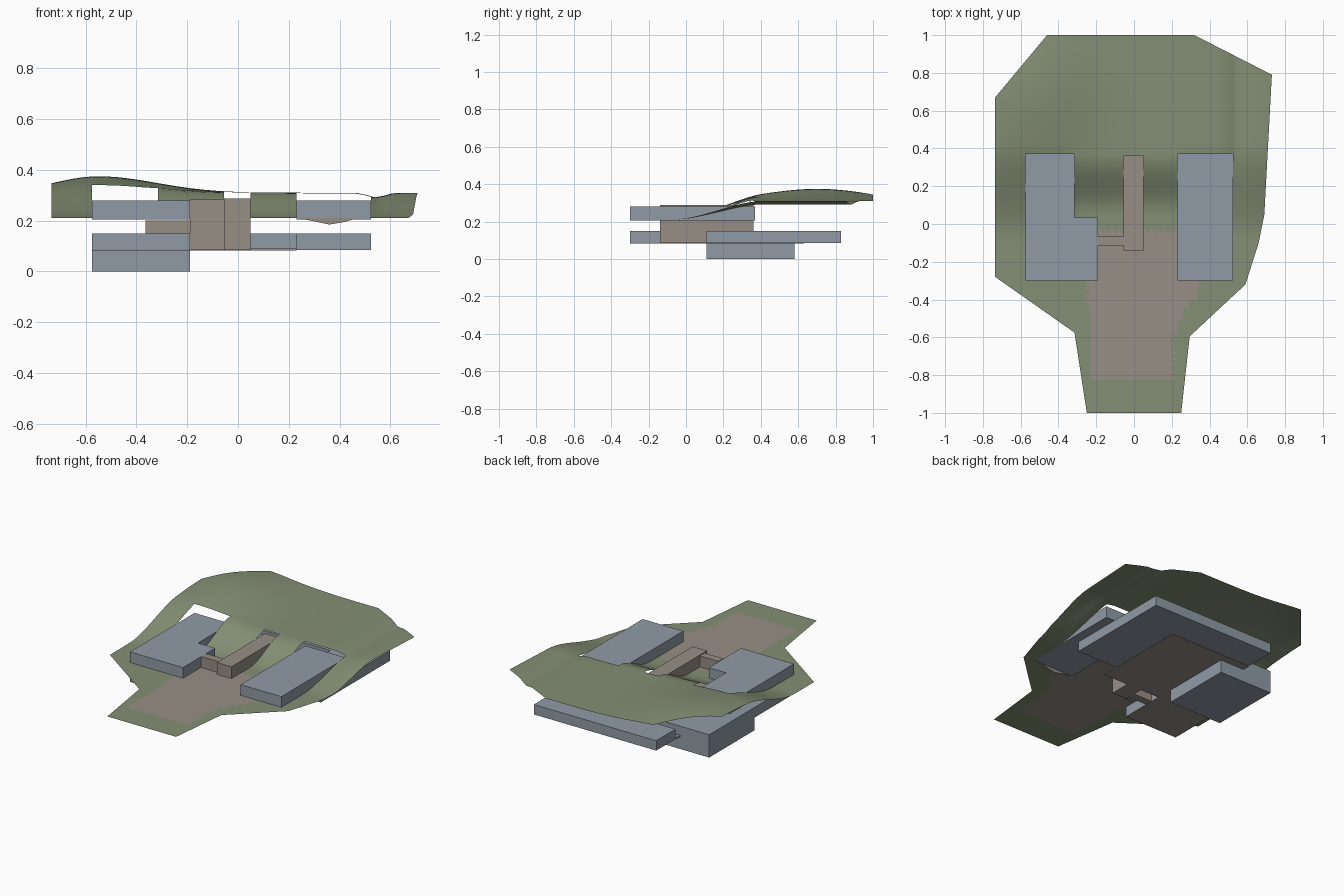
import bpy, bmesh, math
from mathutils import Vector

cube = bpy.data.objects.get("Cube")
if cube:
    bpy.data.objects.remove(cube, do_unlink=True)


def material(name, rgb):
    m = bpy.data.materials.new(name)
    m.use_nodes = True
    m.diffuse_color = (*rgb, 1)
    m.node_tree.nodes["Principled BSDF"].inputs["Base Color"].default_value = (*rgb, 1)
    return m


GRASS = material("grass green", (0.23, 0.275, 0.175))
STONE = material("warm stone", (0.31, 0.272, 0.235))
SLATE = material("blue grey", (0.28, 0.33, 0.38))


def finish(name, bm, *mats):
    mesh = bpy.data.meshes.new(name)
    bm.to_mesh(mesh)
    bm.free()
    for m in mats:
        mesh.materials.append(m)
    ob = bpy.data.objects.new(name, mesh)
    bpy.context.collection.objects.link(ob)
    return ob


def prism(name, outline, z0, z1, mat):
    """Extrude a plan outline between two heights."""
    bm = bmesh.new()
    face = bm.faces.new([bm.verts.new((x, y, z0)) for x, y in outline])
    top = bmesh.ops.extrude_face_region(bm, geom=[face])["geom"]
    bmesh.ops.translate(bm, vec=(0, 0, z1 - z0),
                        verts=[v for v in top if isinstance(v, bmesh.types.BMVert)])
    bmesh.ops.recalc_face_normals(bm, faces=bm.faces)
    return finish(name, bm, mat)


def rect(x0, x1, y0, y1):
    return [(x0, y0), (x1, y0), (x1, y1), (x0, y1)]


# Upper pavilions
left_plan = [(-0.575, -0.3), (-0.19, -0.3), (-0.19, 0.035),
             (-0.315, 0.035), (-0.315, 0.37), (-0.575, 0.37)]
prism("west_pavilion", left_plan, 0.205, 0.28, SLATE)
prism("east_pavilion", rect(0.23, 0.525, -0.3, 0.37), 0.205, 0.28, SLATE)

# Sunken floors and basement
prism("lower_west_wing", rect(-0.575, -0.19, -0.3, 0.11), 0.088, 0.15, SLATE)
prism("lower_east_wing", [(0.23, 0.11), (0.525, 0.11), (0.525, 0.83), (-0.365, 0.83),
                          (-0.365, 0.63), (0.23, 0.63)], 0.085, 0.15, SLATE)
prism("basement", rect(-0.575, -0.19, 0.11, 0.58), 0, 0.15, SLATE)
prism("west_floor", rect(-0.575, -0.19, -0.3, 0.11), 0.083, 0.088, STONE)
prism("court_floor", rect(-0.365, 0.23, 0.0, 0.63), 0.083, 0.09, STONE)

# Stone core, entry passage and link
prism("stone_core", rect(-0.365, 0.05, 0.0, 0.35), 0.085, 0.2, STONE)
prism("passage", rect(-0.055, 0.05, -0.14, 0.36), 0.085, 0.288, STONE)
prism("link_wall", rect(-0.19, -0.055, -0.115, -0.065), 0.085, 0.283, STONE)

# Shallow dip of the paving in front of the east pavilion
bm = bmesh.new()
bm.faces.new([bm.verts.new((x, -0.305, z)) for x, z in
              [(0.24, 0.21), (0.36, 0.185), (0.42, 0.195), (0.47, 0.21)]])
finish("paving_dip", bm, STONE)


# Landscape sheet
def smooth(a, b, t):
    t = min(max((t - a) / (b - a), 0), 1)
    return t * t * (3 - 2 * t)


def bump(t, centre, width):
    return math.exp(-((t - centre) / width) ** 2)


def height(x, y):
    inner = smooth(-0.36, -0.3, x) * (1 - smooth(0.22, 0.28, x))
    ramp = (1 - inner) * smooth(-0.08, 0.42, y) + inner * smooth(0.06, 0.36, y)
    hill = 0.065 * bump(x, -0.55, 0.25 if x < -0.55 else 0.32) * bump(y, 0.7, 0.4)
    valley = 0.018 * bump(x, 0.545, 0.045)
    return 0.21 + ramp * (0.1 - valley) + hill


holes = [(-0.575, -0.19, -0.3, 0.035), (-0.575, -0.315, 0.035, 0.37),
         (0.23, 0.525, -0.3, 0.37), (-0.055, 0.05, -0.14, 0.36),
         (-0.19, -0.055, -0.115, -0.065)]


def paved(x, y):
    right = 0.21 if y < -0.58 else 0.21 + 0.14 * smooth(-0.6, -0.3, y)
    left = -0.22 if y < -0.45 else -0.25
    return -0.82 < y < -0.04 and left < x < right


bm = bmesh.new()
a, b = bm.verts.new((-0.315, -0.575, 0)), bm.verts.new((0.295, -0.595, 0))
body = [(0.59, -0.32), (0.66, -0.1), (0.69, 0.05), (0.73, 0.79),
        (0.32, 1), (-0.46, 1), (-0.735, 0.67), (-0.735, -0.28)]
bm.faces.new([a, b] + [bm.verts.new((x, y, 0)) for x, y in body])
bm.faces.new([bm.verts.new((-0.25, -1, 0)), bm.verts.new((0.25, -1, 0)), b, a])

# Slice into a grid that follows the building edges
step = 0.035
for axis in (0, 1):
    cuts = {round(h[axis * 2 + i], 4) for h in holes for i in (0, 1)}
    cuts |= {c for c in (round(-1 + step * i, 4) for i in range(1, 58))
             if all(abs(c - e) > 0.01 for e in cuts)}
    normal = Vector((1, 0, 0)) if axis == 0 else Vector((0, 1, 0))
    for c in sorted(cuts):
        bmesh.ops.bisect_plane(bm, geom=bm.verts[:] + bm.edges[:] + bm.faces[:],
                               plane_co=normal * c, plane_no=normal, dist=1e-5)


def in_hole(f):
    p = f.calc_center_median()
    return any(x0 < p.x < x1 and y0 < p.y < y1 for x0, x1, y0, y1 in holes)


bmesh.ops.delete(bm, geom=[f for f in bm.faces if in_hole(f)], context="FACES")
bmesh.ops.triangulate(bm, faces=bm.faces[:])
for v in bm.verts:
    v.co.z = height(v.co.x, v.co.y)
bm.normal_update()
for f in bm.faces:
    if f.normal.z < 0:
        f.normal_flip()
    p = f.calc_center_median()
    f.material_index = 1 if paved(p.x, p.y) else 0
    f.smooth = True
finish("landscape", bm, GRASS, STONE)
